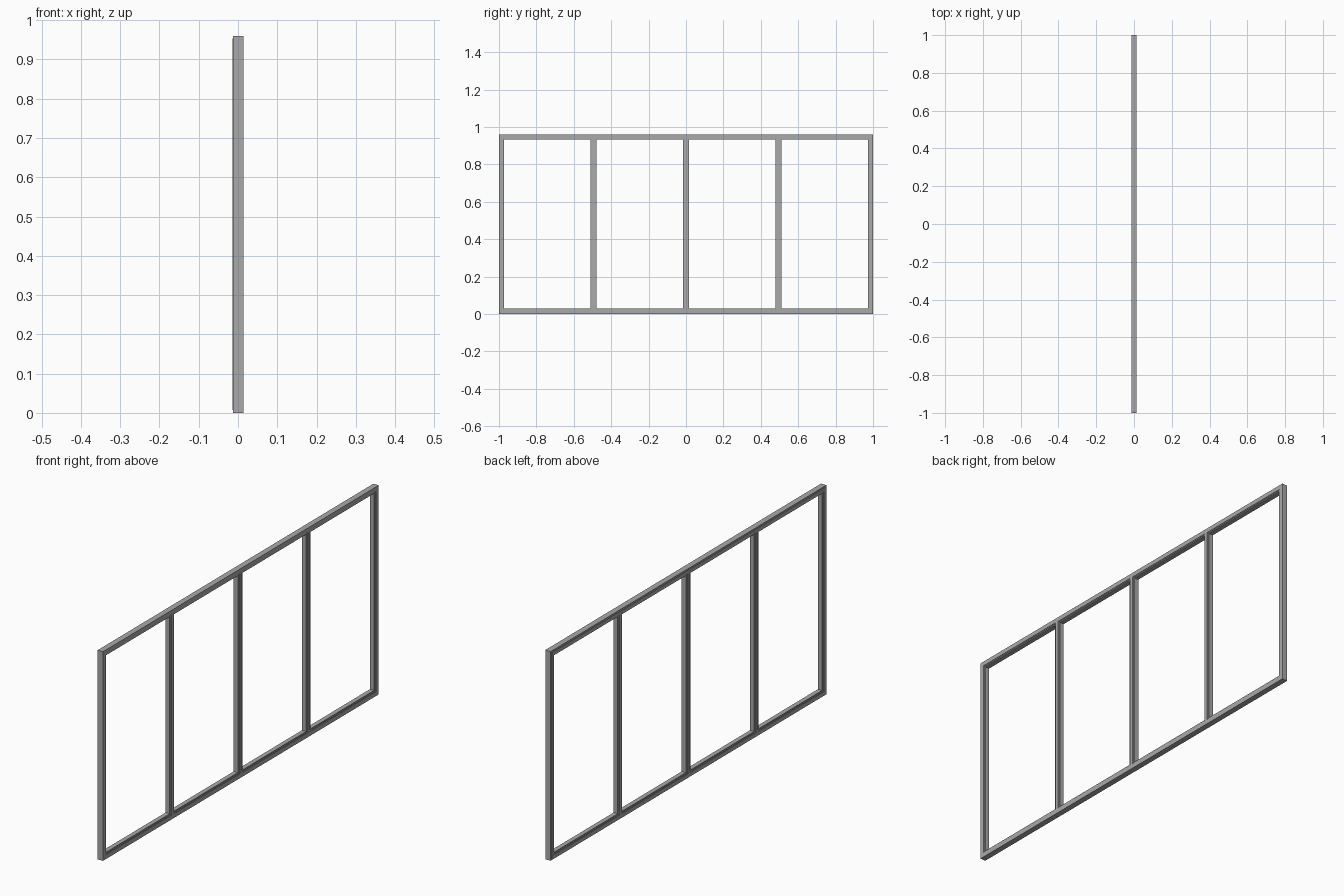
import bpy, bmesh

if "Cube" in bpy.data.objects:
    bpy.data.objects.remove(bpy.data.objects["Cube"])

H = 0.96          # frame height
PITCH = 0.494     # mullion spacing

grey = bpy.data.materials.new("dark_grey")
grey.diffuse_color = (0.4, 0.4, 0.4, 1)
grey.use_nodes = True
grey.node_tree.nodes["Principled BSDF"].inputs["Base Color"].default_value = grey.diffuse_color


def sweep(name, rings):
    """Join matching section rings; closed loop when the last ring repeats the first."""
    bm = bmesh.new()
    closed = rings[0] == rings[-1]
    loops = [[bm.verts.new(p) for p in r] for r in (rings[:-1] if closed else rings)]
    n = len(rings[0])
    pairs = list(zip(loops, loops[1:]))
    if closed:
        pairs.append((loops[-1], loops[0]))
    else:
        bm.faces.new(loops[0])
        bm.faces.new(loops[-1])
    for a, b in pairs:
        for i in range(n):
            j = (i + 1) % n
            bm.faces.new((a[i], a[j], b[j], b[i]))
    bmesh.ops.recalc_face_normals(bm, faces=bm.faces)
    me = bpy.data.meshes.new(name)
    bm.to_mesh(me)
    bm.free()
    me.materials.append(grey)
    ob = bpy.data.objects.new(name, me)
    bpy.context.collection.objects.link(ob)
    return ob


# Outer frame: stepped section (inward distance, x) swept with mitred corners
section = [(0, .0145), (0, -.0125), (.007, -.0125), (.007, -.0145),
           (.020, -.0145), (.020, -.0125), (.024, -.0125), (.024, -.0105),
           (.028, -.0105), (.028, .0105), (.024, .0105), (.024, .0125),
           (.020, .0125), (.020, .0145)]
corners = [(-1, 0), (1, 0), (1, 1), (-1, 1), (-1, 0)]
rings = []
for sy, top in corners:
    rings.append([(x, sy * (1 - d), H - d if top else d) for d, x in section])
sweep("outer_frame", rings)

# Mullions: mirrored stepped section with a glazing lip on both sides
half = [(.008, -.0145), (.008, -.0125), (.012, -.0125), (.012, -.0105),
        (.016, -.0105), (.016, .0105), (.012, .0105), (.012, .0125),
        (.008, .0125), (.008, .0145)]
mullion = half + [(-w, x) for w, x in reversed(half)]
for k in (-1, 0, 1):
    sweep(f"mullion_{k + 2}",
          [[(x, k * PITCH + w, z) for w, x in mullion] for z in (.020, H - .020)])
